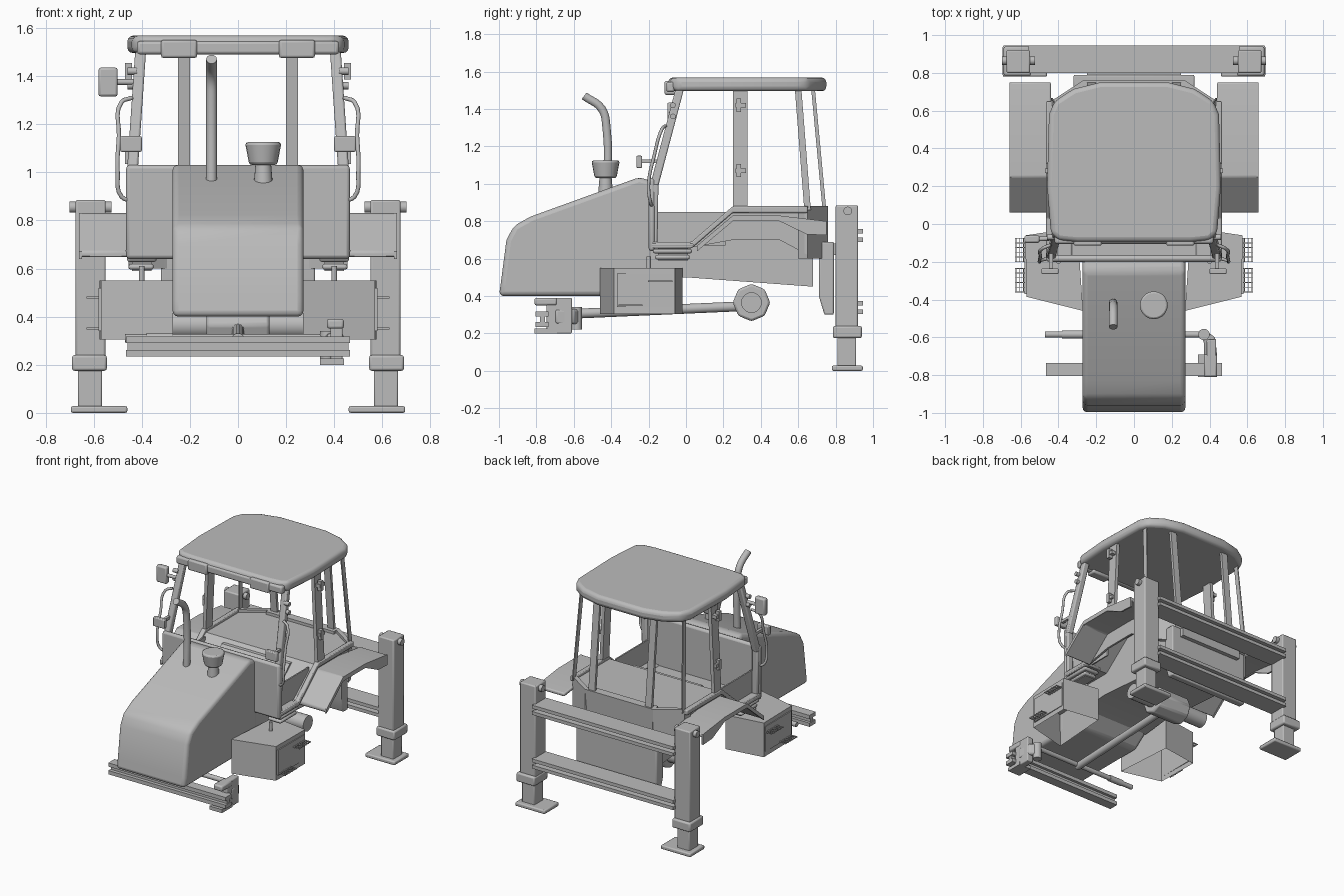
import bpy, bmesh, math
from mathutils import Vector

if "Cube" in bpy.data.objects:
    bpy.data.objects.remove(bpy.data.objects["Cube"])

grey = bpy.data.materials.new("plain grey")
grey.use_nodes = True
grey.diffuse_color = (0.5, 0.5, 0.5, 1)
grey.node_tree.nodes["Principled BSDF"].inputs["Base Color"].default_value = (0.5, 0.5, 0.5, 1)


def finish(name, bm, bevel=0, segs=2, mirror=False):
    bmesh.ops.recalc_face_normals(bm, faces=bm.faces)
    mesh = bpy.data.meshes.new(name)
    bm.to_mesh(mesh)
    bm.free()
    mesh.materials.append(grey)
    ob = bpy.data.objects.new(name, mesh)
    bpy.context.collection.objects.link(ob)
    if bevel:
        m = ob.modifiers.new("bevel", "BEVEL")
        m.width, m.segments, m.limit_method = bevel, segs, "ANGLE"
    if mirror:
        ob.modifiers.new("mirror", "MIRROR")
    bpy.ops.object.select_all(action="DESELECT")
    ob.select_set(True)
    bpy.context.view_layer.objects.active = ob
    bpy.ops.object.shade_smooth_by_angle(angle=math.radians(35))
    return ob


def prism(name, pts, lo, hi, axis="x", open_bottom=False, **kw):
    """Extrude a closed outline: (y, z) along x, or (x, y) along z."""
    place = (lambda p, d: (d, p[0], p[1])) if axis == "x" else (lambda p, d: (p[0], p[1], d))
    bm = bmesh.new()
    a, b = [[bm.verts.new(place(p, d)) for p in pts] for d in (lo, hi)]
    if not open_bottom:
        bm.faces.new(a)
    bm.faces.new(b)
    for i in range(len(pts)):
        j = (i + 1) % len(pts)
        bm.faces.new((a[i], a[j], b[j], b[i]))
    return finish(name, bm, **kw)


def box(name, x, y, z, **kw):
    return prism(name, [(y[0], z[0]), (y[1], z[0]), (y[1], z[1]), (y[0], z[1])], x[0], x[1], **kw)


def strip(name, path, thick, lo, hi, **kw):
    """Bent sheet following a (y, z) path, thickened downwards."""
    return prism(name, path + [(y, z - thick) for y, z in reversed(path)], lo, hi, **kw)


def beam(name, a, b, wx, wy, **kw):
    """Leaning post with level ends."""
    bm = bmesh.new()
    rings = [[bm.verts.new((p[0] + sx * wx / 2, p[1] + sy * wy / 2, p[2]))
              for sx, sy in ((-1, -1), (1, -1), (1, 1), (-1, 1))] for p in (a, b)]
    for r in rings:
        bm.faces.new(r)
    for i in range(4):
        j = (i + 1) % 4
        bm.faces.new((rings[0][i], rings[0][j], rings[1][j], rings[1][i]))
    return finish(name, bm, **kw)


def rod(name, a, b, r1, r2=None, sides=20, **kw):
    a, b = Vector(a), Vector(b)
    bm = bmesh.new()
    bmesh.ops.create_cone(bm, cap_ends=True, segments=sides, radius1=r1,
                          radius2=r1 if r2 is None else r2, depth=(b - a).length)
    q = (b - a).to_track_quat("Z", "Y")
    for v in bm.verts:
        v.co = q @ v.co + (a + b) / 2
    return finish(name, bm, **kw)


def tube(name, pts, r, mirror=False):
    cu = bpy.data.curves.new(name, "CURVE")
    cu.dimensions, cu.bevel_depth, cu.use_fill_caps = "3D", r, True
    cu.resolution_u, cu.bevel_resolution = 5, 3
    sp = cu.splines.new("BEZIER")
    sp.bezier_points.add(len(pts) - 1)
    for bp, p in zip(sp.bezier_points, pts):
        bp.co = p
        bp.handle_left_type = bp.handle_right_type = "AUTO"
    cu.materials.append(grey)
    ob = bpy.data.objects.new(name, cu)
    bpy.context.collection.objects.link(ob)
    if mirror:
        ob.modifiers.new("mirror", "MIRROR")


# Hood and body
prism("hood", [(-1, .40), (-.99, .47), (-.96, .70), (-.92, .775), (-.83, .825), (-.25, 1.035),
               (-.17, 1.01), (-.17, .5), (-.3, .40)], -.272, .272, bevel=.025, segs=3)
prism("rear_body", [(-.2, .48), (0, .5), (.68, .45), (.68, .84), (.2, .84), (.03, .66), (-.2, .66)], -.27, .27)
prism("rear_mount", [(.71, .40), (.74, .30), (.79, .30), (.79, .69), (.71, .69)], -.32, .32, bevel=.008)
box("rear_mount_link", (-.25, .25), (.66, .82), (.62, .68))

# Exhaust and air cleaner
tube("exhaust_pipe", [(-.11, -.425, .92), (-.11, -.425, 1.30), (-.11, -.45, 1.40), (-.11, -.545, 1.47)], .023)
rod("cleaner_stem", (.105, -.43, .92), (.105, -.43, 1.04), .042, .032)
rod("cleaner_bowl", (.105, -.43, 1.03), (.105, -.43, 1.125), .058, .076, bevel=.012)

# Cab tub
strip("cab_floor", [(-.17, .68), (.03, .68), (.25, .86), (.62, .86)], .02, -.44, .44)
prism("cab_rear_floor", [(-.45, .5), (.45, .5), (.43, .64), (.27, .74), (-.27, .74), (-.43, .64)], .84, .86, axis="z")
box("low_door_panel", (.405, .415), (-.165, .21), (.67, .85), mirror=True)
box("cab_front_wall", (-.465, .465), (-.20, -.165), (.64, 1.03), bevel=.015)
strip("side_sill", [(-.19, .69), (.03, .69), (.25, .88), (.50, .88), (.65, .88)], .035, .43, .465, mirror=True, bevel=.006)
prism("cab_rear_panel", [(.70, .88), (.76, .88), (.745, .61), (.70, .61)], -.27, .27)
prism("cab_rear_corner", [(.455, .60), (.44, .65), (.27, .76), (.25, .74), (.43, .62)], .60, .88, axis="z", mirror=True)
prism("inner_arch_wall", [(.03, .66), (.25, .86), (.65, .86), (.65, .62), (.5, .7), (.25, .7)], .43, .445, mirror=True)

# Fenders
strip("fender", [(.06, .67), (.25, .83), (.50, .83), (.75, .80)], .025, .44, .66, mirror=True, bevel=.008)
prism("fender_lip", [(.06, .67), (.25, .83), (.50, .83), (.75, .80), (.75, .725),
                     (.645, .73), (.5, .80), (.25, .80), (.06, .64)], .648, .66, mirror=True)

# Cab posts and roof
beam("front_post", (.435, -.175, .66), (.44, -.17, 1.0), .045, .045, mirror=True, bevel=.008)
beam("front_post_upper", (.44, -.17, .99), (.405, -.035, 1.5), .045, .045, mirror=True, bevel=.008)
beam("middle_post", (.445, .29, .86), (.415, .29, 1.5), .025, .075, mirror=True)
beam("corner_post", (.435, .65, .86), (.405, .60, 1.5), .008, .035, mirror=True)
beam("rear_post", (.225, .74, .86), (.225, .68, 1.5), .05, .02, mirror=True)
for z in (1.07, 1.42):
    box("door_hinge", (.43, .465), (.265, .32), (z - .012, z + .012), mirror=True)
    box("hinge_pin_block", (.44, .47), (.27, .295), (z - .035, z + .035), mirror=True)
half = [(.30, -.095), (.40, -.085), (.44, -.05), (.46, .2), (.45, .58), (.42, .65), (.32, .715), (.18, .75)]
prism("roof", half + [(-x, y) for x, y in reversed(half)], 1.495, 1.568, axis="z", bevel=.025, segs=3)
box("roof_front_lip", (-.42, .42), (-.105, -.06), (1.49, 1.545), bevel=.012)
box("roof_lamp", (.17, .32), (-.115, -.045), (1.475, 1.55), mirror=True, bevel=.01)

# Handles, lamps and mirror
tube("grab_handle", [(.44, -.11, 1.31), (.485, -.13, 1.29), (.495, -.17, 1.15), (.50, -.20, 1.0),
                     (.485, -.19, .90), (.44, -.18, .88)], .009, mirror=True)
box("side_lamp", (.40, .49), (-.265, -.235), (1.085, 1.15), mirror=True, bevel=.006)
box("side_lamp_arm", (.43, .45), (-.24, -.15), (1.11, 1.13), mirror=True)
box("mirror", (-.58, -.50), (-.10, -.06), (1.315, 1.435), bevel=.01)
rod("mirror_arm", (-.51, -.08, 1.375), (-.42, -.075, 1.375), .012)
for z in (1.36, 1.42):
    rod("post_knob", (.42, -.07, z), (.46, -.07, z), .015, mirror=True)

# Cab steps and side boxes
for i in range(3):
    z, d = .595 + i * .033, .012 * i
    box("step_layer", (.35 - d, .455 + d / 2), (-.165 - d, .02 + d), (z, z + .024), mirror=True, bevel=.01)
box("step_core", (.36, .44), (-.15, .01), (.59, .69), mirror=True)
rod("step_pin", (.40, -.2, .53), (.40, -.2, .61), .012, mirror=True)
prism("side_box", [(.27, -.46), (.57, -.385), (.575, -.06), (.30, -.02)], .305, .55, axis="z",
      open_bottom=True, mirror=True)
box("side_box_panel", (.57, .579), (-.37, -.075), (.34, .52), mirror=True)
for y0, z in ((-.36, .35), (-.20, .48)):
    for i in range(6):
        y = y0 + i * .025
        box("grating_bar", (.57, .63), (y - .002, y + .002), (z - .004, z + .004), mirror=True)
    for x in (.585, .605, .625):
        box("grating_rail", (x - .002, x + .002), (y0, y0 + .125), (z - .004, z + .004), mirror=True)

# Axle and drive shaft
rod("axle", (-.31, .35, .365), (.31, .35, .365), .055)
rod("axle_hub", (-.13, .35, .365), (.13, .35, .365), .1, sides=8, bevel=.012)
rod("drive_shaft", (0, .3, .345), (0, -.6, .305), .026)
rod("front_cross_rod", (-.47, -.585, .31), (.38, -.585, .31), .017)
rod("cross_rod_sleeve", (-.38, -.585, .31), (-.27, -.585, .31), .022)

# Front tool bar
for z in (.235, .29):
    box("front_rail", (-.465, .465), (-.805, -.735), (z, z + .027))
box("front_rail_web", (-.46, .46), (-.78, -.755), (.25, .30))
box("rail_bracket", (.385, .435), (-.745, -.61), (.20, .39), bevel=.006)
box("rail_bracket_foot", (.34, .44), (-.81, -.69), (.20, .225))
box("rail_bracket_head", (.37, .44), (-.81, -.69), (.35, .39), bevel=.01)
prism("bracket_arm", [(.37, -.70), (.44, -.70), (.43, -.60), (.38, -.565), (.34, -.575), (.37, -.62)],
      .25, .33, axis="z", bevel=.012)
rod("bracket_joint", (.37, -.585, .22), (.37, -.585, .34), .03)

# Rear stabiliser frame
for z in (.69, .305):
    for dz in (0, .045):
        box("rear_rail_flange", (-.56, .56), (.80, .945), (z + dz, z + dz + .024))
    box("rear_rail_web", (-.56, .56), (.855, .87), (z + .01, z + .06))
box("stabiliser_leg", (.55, .675), (.80, .92), (.22, .885), mirror=True, bevel=.008)
box("leg_collar", (.545, .69), (.785, .94), (.175, .24), mirror=True, bevel=.01)
box("inner_leg", (.565, .665), (.81, .91), (.02, .2), mirror=True, bevel=.006)
box("leg_foot", (.46, .695), (.78, .945), (0, .028), mirror=True, bevel=.008)
rod("leg_pin", (.525, .865, .855), (.70, .865, .855), .023, mirror=True)
